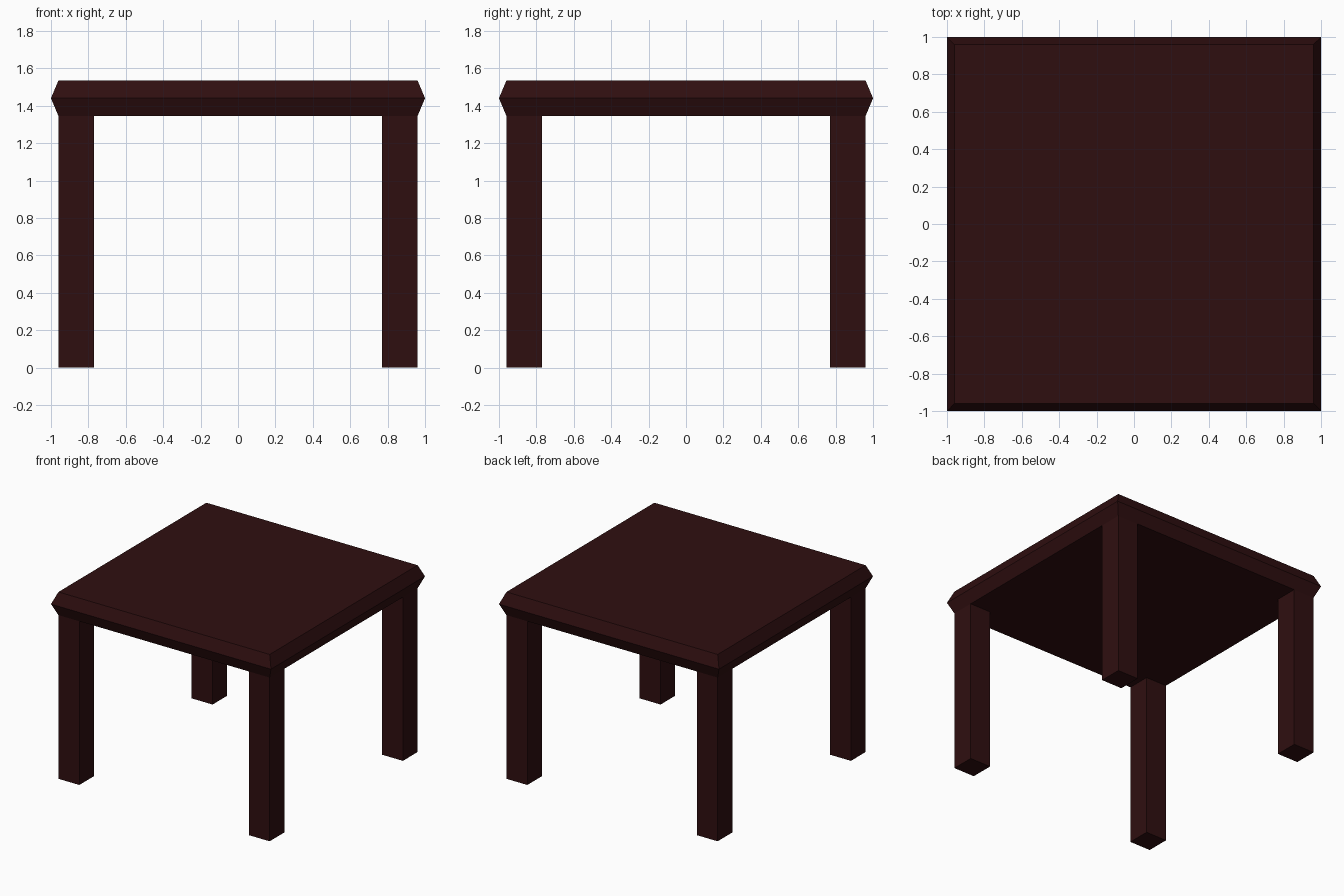
import bpy, bmesh

if "Cube" in bpy.data.objects:
    bpy.data.objects.remove(bpy.data.objects["Cube"])

wood = bpy.data.materials.new("dark red brown wood")
wood.diffuse_color = (0.028, 0.0045, 0.005, 1)
wood.use_nodes = True
wood.node_tree.nodes["Principled BSDF"].inputs["Base Color"].default_value = wood.diffuse_color

HALF, INNER = 1.0, 0.96          # half width at the ridge, and at top and bottom
Z_LOW, Z_MID, Z_TOP = 1.345, 1.44, 1.535
LEG = 0.19


def finish(name, bm):
    bmesh.ops.recalc_face_normals(bm, faces=bm.faces)
    mesh = bpy.data.meshes.new(name)
    bm.to_mesh(mesh)
    bm.free()
    mesh.materials.append(wood)
    obj = bpy.data.objects.new(name, mesh)
    bpy.context.collection.objects.link(obj)
    return obj


# Table top: square rings stacked into a pointed edge
bm = bmesh.new()
rings = []
for h, z in ((INNER, Z_LOW), (HALF, Z_MID), (INNER, Z_TOP)):
    rings.append([bm.verts.new((sx * h, sy * h, z))
                  for sx, sy in ((-1, -1), (1, -1), (1, 1), (-1, 1))])
for a, b in zip(rings, rings[1:]):
    for i in range(4):
        j = (i + 1) % 4
        bm.faces.new((a[i], a[j], b[j], b[i]))
bm.faces.new(rings[0])
bm.faces.new(rings[-1])
finish("table_top", bm)

# Four square legs, flush with the underside's corners
for sy, side in ((-1, "front"), (1, "back")):
    for sx, hand in ((-1, "left"), (1, "right")):
        bm = bmesh.new()
        bmesh.ops.create_cube(bm, size=1)
        bmesh.ops.scale(bm, vec=(LEG, LEG, Z_LOW), verts=bm.verts)
        c = INNER - LEG / 2
        bmesh.ops.translate(bm, vec=(sx * c, sy * c, Z_LOW / 2), verts=bm.verts)
        finish(f"{side}_{hand}_leg", bm)
